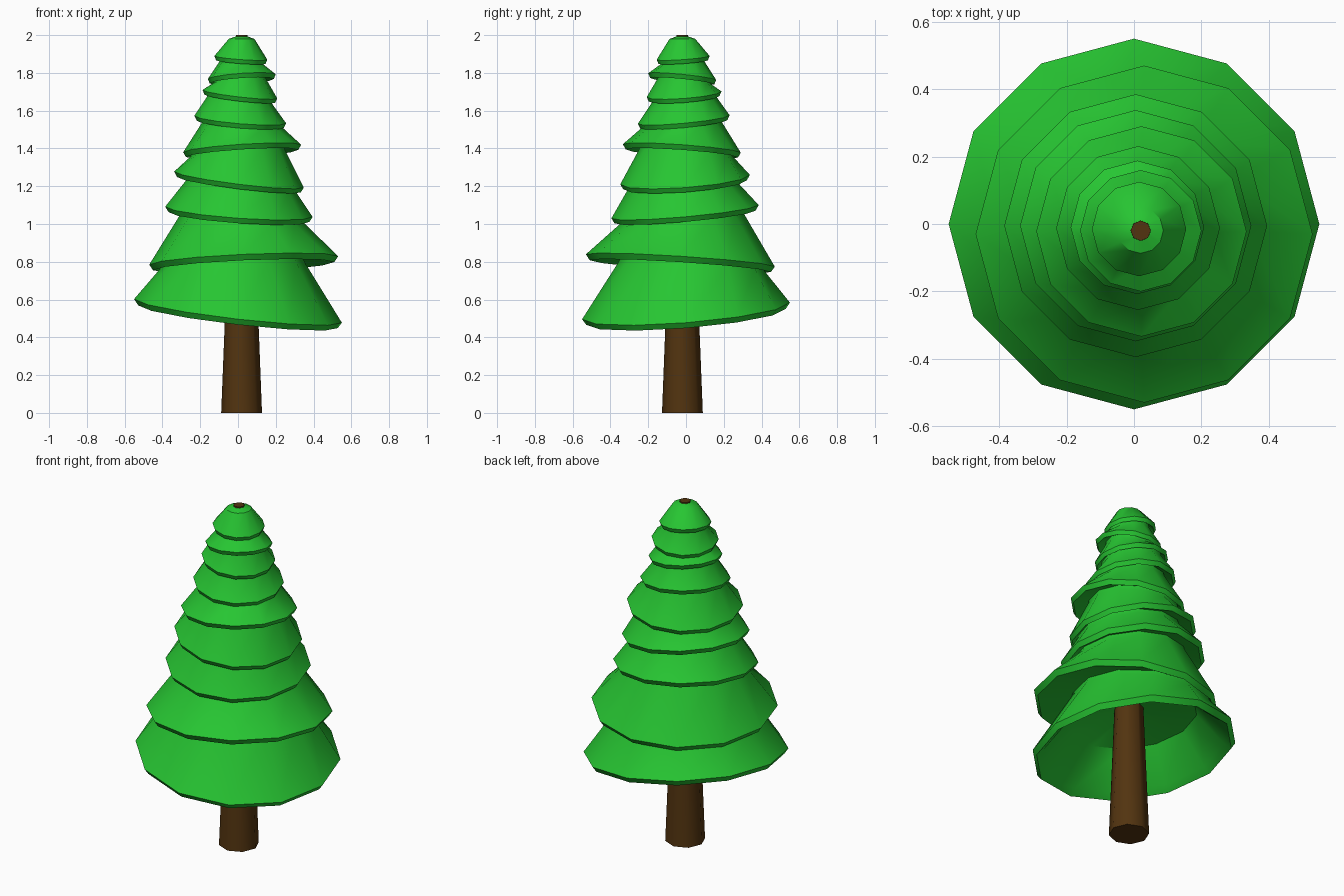
import bpy
import bmesh
from math import cos, sin, pi, radians

cube = bpy.data.objects.get("Cube")
if cube:
    bpy.data.objects.remove(cube, do_unlink=True)


def make_material(name, color):
    mat = bpy.data.materials.new(name)
    mat.use_nodes = True
    mat.diffuse_color = color
    mat.node_tree.nodes["Principled BSDF"].inputs["Base Color"].default_value = color
    return mat


def ring(bm, sides, center, radius, z, tilt=(0, 0)):
    """Ring of vertices on a plane whose height slopes by tilt in x and y."""
    verts = []
    for i in range(sides):
        a = 2 * pi * i / sides
        x, y = radius * cos(a), radius * sin(a)
        height = z + tilt[0] * x + tilt[1] * y
        verts.append(bm.verts.new((center + x, -center + y, height)))
    return verts


def loft(name, sides, rings, mat, angle, caps):
    bm = bmesh.new()
    loops = [ring(bm, sides, *r) for r in rings]
    for low, high in zip(loops, loops[1:]):
        for i in range(sides):
            j = (i + 1) % sides
            bm.faces.new((low[i], low[j], high[j], high[i]))
    if caps:
        bm.faces.new(loops[0][::-1])
        bm.faces.new(loops[-1])
    mesh = bpy.data.meshes.new(name)
    bm.to_mesh(mesh)
    bm.free()
    mesh.materials.append(mat)
    obj = bpy.data.objects.new(name, mesh)
    bpy.context.collection.objects.link(obj)
    bpy.ops.object.select_all(action='DESELECT')
    obj.select_set(True)
    bpy.context.view_layer.objects.active = obj
    bpy.ops.object.shade_smooth_by_angle(angle=radians(angle))
    return obj


green = make_material("leaf green", (0.02, 0.56, 0.032, 1))
brown = make_material("bark brown", (0.085, 0.034, 0.005, 1))

# Tapered trunk running through the whole tree
loft("trunk", 8, [(0.019, 0.108, 0), (0.02, 0.03, 2)], brown, 50, True)

# Tiers: rim centre, rim radius, rim height, tilt, neck centre, neck radius
tiers = [
    (0.0, 0.55, 0.54, (-0.114, 0.08), -0.03, 0.385),
    (0.03, 0.50, 0.807, (0.045, -0.065), 0.02, 0.32),
    (0.005, 0.39, 1.065, (-0.07, 0.09), 0.02, 0.285),
    (0.005, 0.343, 1.235, (-0.124, 0.073), 0.0, 0.25),
    (0.022, 0.312, 1.40, (0.064, -0.072), 0.025, 0.21),
    (0.012, 0.243, 1.553, (-0.082, 0.093), 0.008, 0.167),
    (0.01, 0.198, 1.687, (-0.114, 0.076), 0.01, 0.14),
    (0.02, 0.18, 1.78, (0.07, -0.1), 0.017, 0.112),
    (0.015, 0.14, 1.88, (-0.07, 0.07), 0.019, 0.068),
]

# Hollow underside of the lowest tier
center, radius, z, tilt = tiers[0][:4]
rings = [
    (0.02, 0.05, 0.78),
    (0.0, 0.34, 0.72, tilt),
    (center, radius - 0.06, z, tilt),
]

# Stacked skirts, each with a lip, a rim and a neck under the next tier
for i, (center, radius, z, tilt, neck_center, neck) in enumerate(tiers):
    drop = 0.02 + 0.02 * radius
    rings.append((center, radius * 0.97 - 0.005, z - drop, tilt))
    rings.append((center, radius, z, tilt))
    if i + 1 < len(tiers):
        next_radius, next_z, next_tilt = tiers[i + 1][1:4]
        next_drop = 0.02 + 0.02 * next_radius
        rings.append((neck_center, neck, next_z - next_drop, next_tilt))
        rings.append((neck_center, neck * 0.97, next_z, next_tilt))

# Rounded tip
rings.append((0.019, 0.068, 1.98))
rings.append((0.02, 0.025, 1.995))
loft("foliage", 12, rings, green, 35, False)
